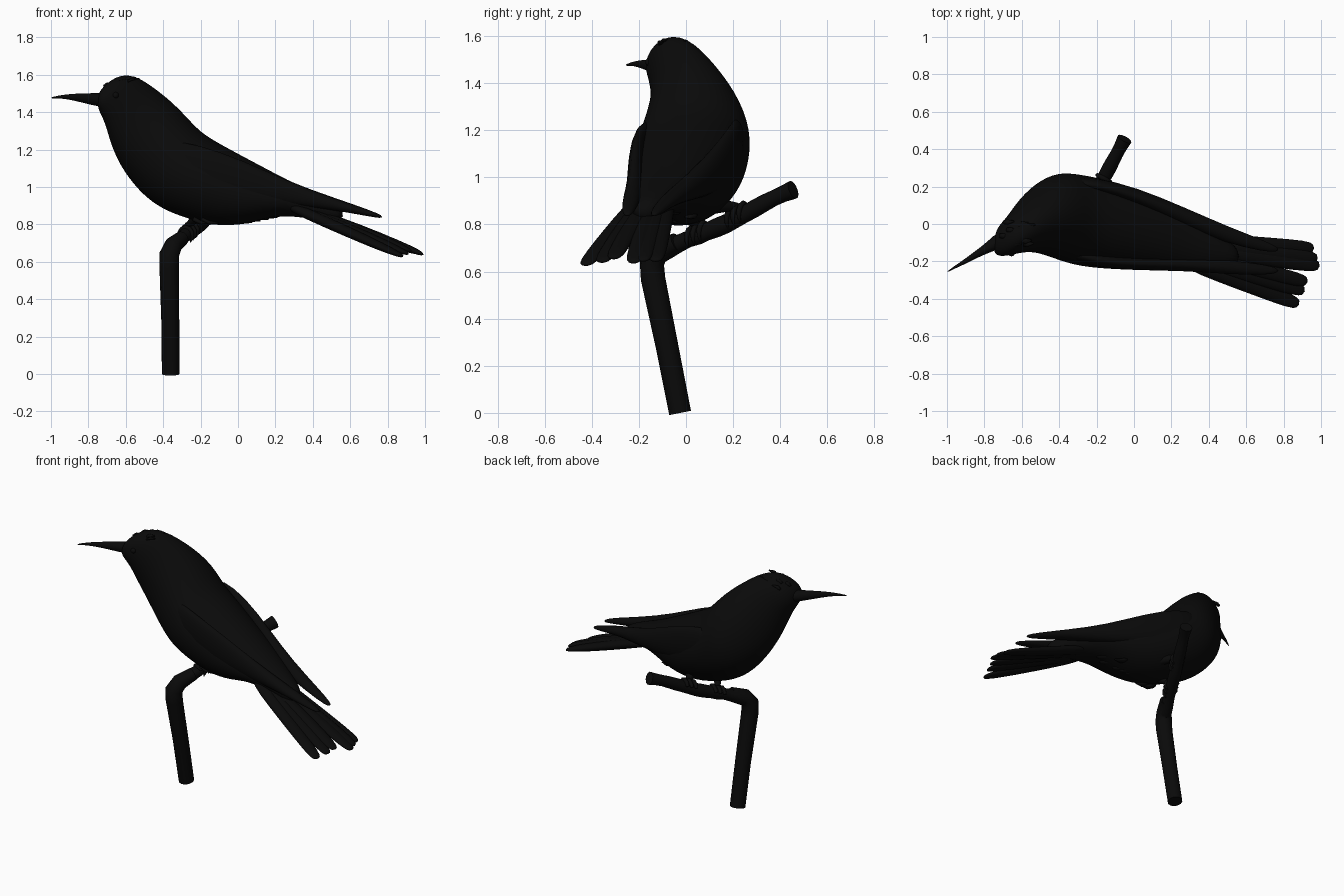
import bpy, bmesh, math, random
from mathutils import Vector

random.seed(4)
cube = bpy.data.objects.get("Cube")
if cube:
    bpy.data.objects.remove(cube)

# One near-black colour for everything
black = bpy.data.materials.new("soft_black")
black.use_nodes = True
colour = (0.003, 0.003, 0.003, 1)
black.diffuse_color = colour
shader = black.node_tree.nodes["Principled BSDF"]
shader.inputs["Base Color"].default_value = colour
shader.inputs["Roughness"].default_value = 0.9


def loft(name, rings, sides=16, levels=1):
    """Skin elliptical rings given as (centre, half width, half height) vectors."""
    bm = bmesh.new()
    loops = []
    for c, u, v in rings:
        angles = [2 * math.pi * i / sides for i in range(sides)]
        loops.append([bm.verts.new(c + u * math.cos(a) + v * math.sin(a)) for a in angles])
    for a, b in zip(loops, loops[1:]):
        for i in range(sides):
            j = (i + 1) % sides
            bm.faces.new((a[i], a[j], b[j], b[i]))
    bm.faces.new(loops[0][::-1])
    bm.faces.new(loops[-1])
    bmesh.ops.recalc_face_normals(bm, faces=bm.faces)
    for f in bm.faces:
        f.smooth = True
    mesh = bpy.data.meshes.new(name)
    bm.to_mesh(mesh)
    bm.free()
    mesh.materials.append(black)
    ob = bpy.data.objects.new(name, mesh)
    bpy.context.collection.objects.link(ob)
    if levels:
        ob.modifiers.new("smooth", "SUBSURF").levels = levels
    return ob


def blade(name, points, sides=12, levels=1):
    """Loft along a path of (x, y, z, half width, half thickness)."""
    centres = [Vector(p[:3]) for p in points]
    rings = []
    for i, p in enumerate(points):
        d = (centres[min(i + 1, len(points) - 1)] - centres[max(i - 1, 0)]).normalized()
        side = d.cross(Vector((0, 0, 1))).normalized()
        rings.append((centres[i], side * p[3], side.cross(d) * p[4]))
    return loft(name, rings, sides, levels)


def tube(name, points, radii, cyclic=False):
    """Round stem along a poly path."""
    cu = bpy.data.curves.new(name, "CURVE")
    cu.dimensions = "3D"
    cu.bevel_depth = 1
    cu.bevel_resolution = 4
    cu.use_fill_caps = True
    sp = cu.splines.new("POLY")
    sp.points.add(len(points) - 1)
    for q, p, r in zip(sp.points, points, radii):
        q.co = (*p, 1)
        q.radius = r
    sp.use_smooth = True
    cu.materials.append(black)
    ob = bpy.data.objects.new(name, cu)
    bpy.context.collection.objects.link(ob)
    return ob


# Head and body: top x, z, bottom x, z, lowest y, highest y
sections = [
    (-.75, 1.50, -.75, 1.43, -.15, -.08),
    (-.71, 1.55, -.74, 1.40, -.175, -.01),
    (-.63, 1.605, -.71, 1.34, -.17, .04),
    (-.54, 1.595, -.685, 1.24, -.155, .10),
    (-.45, 1.535, -.645, 1.14, -.15, .175),
    (-.36, 1.465, -.59, 1.05, -.165, .24),
    (-.28, 1.385, -.51, .955, -.195, .28),
    (-.20, 1.295, -.41, .88, -.225, .27),
    (-.10, 1.235, -.28, .83, -.24, .25),
    (.03, 1.165, -.11, .785, -.248, .20),
    (.16, 1.095, .05, .80, -.248, .14),
    (.30, 1.02, .20, .85, -.245, .06),
    (.44, .96, .38, .835, -.24, -.04),
    (.58, .89, .55, .79, -.23, -.12)]
body = loft("body", [
    (Vector(((a + c) / 2, (e + f) / 2, (b + d) / 2)),
     Vector((0, (f - e) / 2, 0)),
     Vector(((a - c) / 2, 0, (b - d) / 2))) for a, b, c, d, e, f in sections], 20, 2)

# Curved, pointed beak
blade("beak", [(-.70, -.075, 1.465, .05, .04), (-.76, -.115, 1.467, .032, .036),
               (-.83, -.155, 1.476, .02, .026), (-.91, -.205, 1.483, .012, .014),
               (-.965, -.235, 1.481, .006, .007), (-1, -.257, 1.476, .002, .003)])

# Eyes
for side, loc in (("right", (-.655, -.155, 1.49)), ("left", (-.665, .012, 1.49))):
    bpy.ops.mesh.primitive_uv_sphere_add(segments=16, ring_count=8, radius=.018, location=loc)
    eye = bpy.context.object
    eye.name = side + "_eye"
    eye.data.materials.append(black)
    bpy.ops.object.shade_smooth()

# Ruffled crown feathers
for i in range(16):
    x = random.uniform(-.71, -.55)
    y = random.uniform(-.12, .02)
    z = 1.588 - 3 * (x + .59) ** 2 - 4 * (y + .055) ** 2
    blade("crown_feather", [(x - .02, y, z - .012, .012, .006), (x, y, z, .014, .008),
                            (x + .035, y + .005, z + .004, .004, .003)], 6, 0)

# Folded wings lying along the back
blade("left_wing", [(-.36, .22, 1.19, .03, .08), (-.22, .215, 1.13, .04, .12),
                    (0, .155, 1.05, .045, .11), (.25, .045, .97, .05, .065),
                    (.5, -.06, .915, .045, .032), (.70, -.12, .86, .03, .018),
                    (.775, -.14, .838, .012, .008)])
blade("right_wing", [(-.40, -.13, 1.18, .03, .08), (-.25, -.19, 1.12, .04, .12),
                     (0, -.215, 1.04, .035, .11), (.25, -.215, .97, .035, .065),
                     (.5, -.23, .91, .04, .032), (.70, -.245, .86, .03, .018),
                     (.775, -.25, .838, .012, .008)])

# Fanned tail feathers: tip x, y, z
tips = [(.965, -.13, .645), (.985, -.185, .645), (.995, -.225, .637),
        (.93, -.31, .655), (.915, -.36, .64), (.885, -.43, .627)]
for i, (x, y, z) in enumerate(tips):
    root = Vector((.25, -.08 - .022 * i, .91))
    tip = Vector((x, y, z))
    lift = .012 * (1 - abs(i - 2.5) / 2.5)
    path = []
    for t, w, h in ((0, .04, .03), (.35, .044, .03), (.7, .042, .027), (.93, .04, .018), (1, .024, .008)):
        p = root.lerp(tip, t)
        path.append((p.x, p.y, p.z + lift * math.sin(math.pi * t), w, h))
    blade("tail_feather", path)

# Upright stem and the perch branching from it
tube("upright_stem", [(-.36, -.025, 0), (-.362, -.08, .28), (-.368, -.14, .57),
                      (-.367, -.145, .64), (-.345, -.115, .69), (-.30, -.04, .725)],
     [.047, .048, .052, .053, .048, .04])
perch = []
for i in range(15):
    t = i / 14
    start, end = Vector((-.35, -.11, .675)), Vector((-.05, .455, .945))
    perch.append(start.lerp(end, t) + Vector((0, 0, .006 * math.sin(9 * t))))
tube("perch", perch, [.037 + random.uniform(-.004, .005) for p in perch])

# Legs with toes gripping the perch
for side, t, hip in (("right", .28, (-.2, -.04, .86)), ("left", .58, (-.12, .12, .88))):
    c = Vector((-.35, -.11, .675)).lerp(Vector((-.05, .455, .945)), t)
    top = c + Vector((0, 0, .045))
    tube(side + "_leg", [hip, top], [.035, .016])
    for k in (-1, 0, 1):
        shift = Vector((.014, .026, .012)) * k
        arc = []
        for j in range(7):
            a = math.radians(20 + 35 * j)
            arc.append(c + shift + Vector((-.88, .47, 0)) * .043 * math.cos(a)
                       + Vector((0, 0, .045)) * math.sin(a))
        tube(side + "_toe", arc, [.01, .012, .013, .012, .011, .008, .003])

# Loose belly feathers
for i in range(10):
    x = -.2 + .045 * i
    y = random.uniform(-.1, .02)
    z = .81 + max(0, x) * .2
    blade("belly_feather", [(x - .04, y, z + .02, .03, .012), (x, y, z, .028, .012),
                            (x + .05, y - .01, z - .004, .008, .004)], 8, 0)
